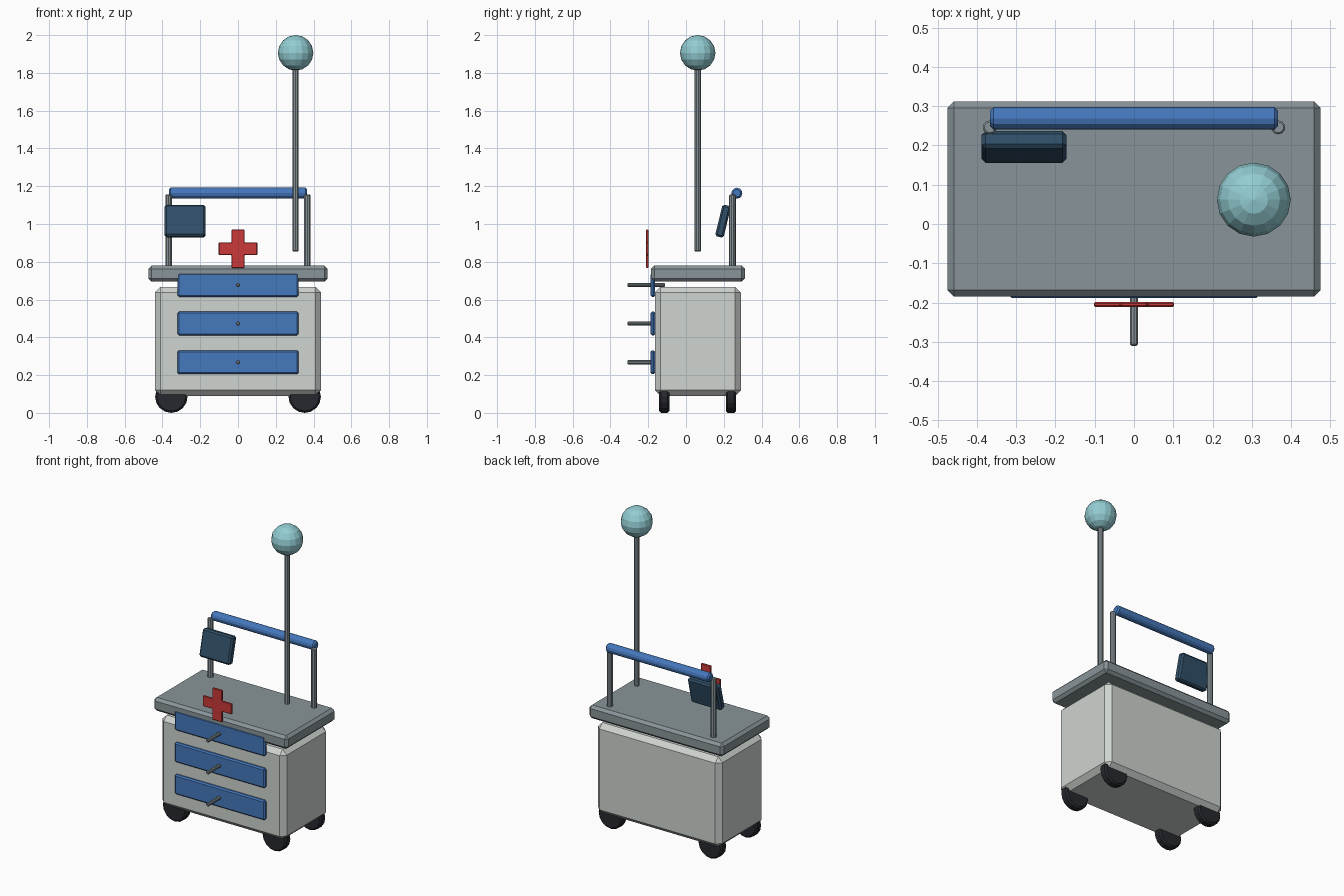
import bpy, bmesh
from math import radians
from mathutils import Vector

if "Cube" in bpy.data.objects:
    bpy.data.objects.remove(bpy.data.objects["Cube"])


def material(name, rgb):
    m = bpy.data.materials.new(name)
    m.diffuse_color = (*rgb, 1)
    m.use_nodes = True
    m.node_tree.nodes["Principled BSDF"].inputs["Base Color"].default_value = m.diffuse_color
    return m


WHITE = material("pale_panel", (0.62, 0.66, 0.63))
STEEL = material("steel", (0.25, 0.30, 0.32))
BLUE = material("blue", (0.06, 0.19, 0.51))
NAVY = material("navy", (0.03, 0.08, 0.14))
RED = material("red", (0.6, 0.04, 0.04))
AQUA = material("aqua", (0.29, 0.61, 0.65))
RUBBER = material("rubber", (0.02, 0.022, 0.028))


def finish(name, bm, mat, bevel=0.0):
    bmesh.ops.recalc_face_normals(bm, faces=bm.faces)
    mesh = bpy.data.meshes.new(name)
    bm.to_mesh(mesh)
    bm.free()
    ob = bpy.data.objects.new(name, mesh)
    bpy.context.collection.objects.link(ob)
    mesh.materials.append(mat)
    if bevel:
        mod = ob.modifiers.new("chamfer", 'BEVEL')
        mod.width = bevel
        mod.segments = 1
        mod.limit_method = 'ANGLE'
        mod.angle_limit = radians(50)
    return ob


def box(name, lo, hi, mat, bevel):
    lo, hi = Vector(lo), Vector(hi)
    bm = bmesh.new()
    bmesh.ops.create_cube(bm, size=1)
    bmesh.ops.scale(bm, vec=hi - lo, verts=bm.verts)
    ob = finish(name, bm, mat, bevel)
    ob.location = (lo + hi) / 2
    return ob


def rod(name, a, b, r, mat, sides=10, bevel=0.004):
    a, b = Vector(a), Vector(b)
    bm = bmesh.new()
    bmesh.ops.create_cone(bm, cap_ends=True, segments=sides, radius1=r,
                          radius2=r, depth=(b - a).length)
    ob = finish(name, bm, mat, bevel)
    ob.location = (a + b) / 2
    ob.rotation_euler = (b - a).to_track_quat('Z', 'Y').to_euler()
    return ob


# Cabinet and worktop
box("cabinet", (-0.44, -0.165, 0.09), (0.44, 0.29, 0.667), WHITE, 0.03)
box("worktop", (-0.475, -0.185, 0.695), (0.475, 0.312, 0.78), STEEL, 0.017)

# Drawers with protruding knobs
for i, z in enumerate((0.268, 0.473, 0.677)):
    box(f"drawer_{i}", (-0.32, -0.188, z - 0.063), (0.32, -0.163, z + 0.063), BLUE, 0.008)
    rod(f"drawer_knob_{i}", (0, -0.31, z), (0, -0.111, z), 0.011, STEEL)

# Wheels
for sx, side in ((-1, "left"), (1, "right")):
    for y, end in ((-0.115, "front"), (0.238, "back")):
        rod(f"wheel_{end}_{side}", (sx * 0.353, y - 0.027, 0.086),
            (sx * 0.353, y + 0.027, 0.086), 0.086, RUBBER, 16, 0.01)
    # Push handle posts
    rod(f"handle_post_{side}", (sx * 0.367, 0.246, 0.77),
        (sx * 0.367, 0.246, 1.155), 0.018, STEEL)

# Push handle bar
rod("handle_bar", (-0.366, 0.269, 1.163), (0.366, 0.269, 1.163), 0.029, BLUE, 12, 0.009)

# Tilted screen
screen = box("screen", (-0.388, 0.173, 0.929), (-0.172, 0.219, 1.101), NAVY, 0.01)
screen.rotation_euler.x = -0.24

# Cross emblem, one extruded outline
bm = bmesh.new()
w, l = 0.034, 0.102
outline = [(w, w), (w, l), (-w, l), (-w, w), (-l, w), (-l, -w),
           (-w, -w), (-w, -l), (w, -l), (w, -w), (l, -w), (l, w)]
face = bm.faces.new([bm.verts.new((x, -0.006, z)) for x, z in outline])
ext = bmesh.ops.extrude_face_region(bm, geom=[face], use_keep_orig=True)
bmesh.ops.translate(bm, vec=(0, 0.012, 0),
                    verts=[v for v in ext["geom"] if isinstance(v, bmesh.types.BMVert)])
cross = finish("cross", bm, RED, 0.003)
cross.location = (0, -0.205, 0.869)

# Pole with globe
rod("pole", (0.305, 0.062, 0.855), (0.305, 0.062, 1.86), 0.017, STEEL)
bm = bmesh.new()
bmesh.ops.create_uvsphere(bm, u_segments=16, v_segments=8, radius=0.094)
globe = finish("globe", bm, AQUA)
globe.location = (0.305, 0.062, 1.906)
